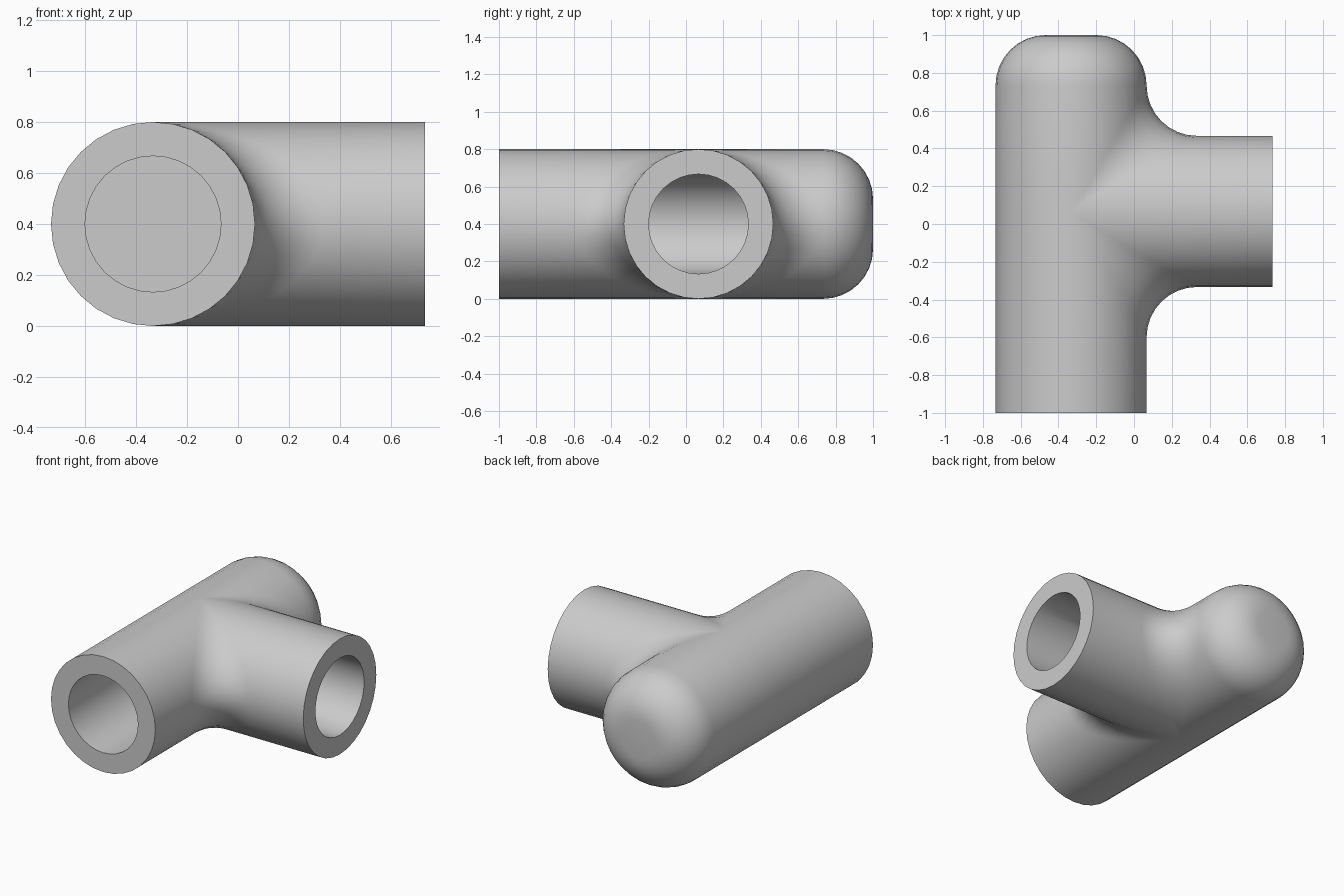
import bpy, bmesh
from math import sin, cos, pi
from mathutils import Vector

cube = bpy.data.objects.get("Cube")
if cube:
    bpy.data.objects.remove(cube, do_unlink=True)

U = 2 / 15                       # wall thickness
OUTER, BORE, FILLET = 3 * U, 2 * U, 2 * U
FRONT, BACK, BRANCH = -8 * U, 7 * U, 8 * U   # ends measured from the crossing of the axes
BORE_END = 6 * U
SEGMENTS, STEPS = 32, 8
ORIGIN = Vector((-2.5 * U, 0.5 * U, OUTER))


def run(r, a, y):
    """Point on the main pipe, which lies along y."""
    return Vector((r * cos(a), y, r * sin(a)))


def arm(r, a, x, side):
    """Point on the branch pipe, which lies along x."""
    return Vector((x, side * r * cos(a), r * sin(a)))


def junction(a, side):
    """Rolling-ball fillet from the main pipe to the branch."""
    reach = (OUTER + FILLET) * cos(a)
    centre = Vector((reach, side * reach, (OUTER + FILLET) * sin(a)))
    start = run(OUTER, a, side * reach) - centre
    end = arm(OUTER, a, reach, side) - centre
    angle = start.angle(end)
    if angle < 1e-3:
        return [centre + start] * (STEPS + 1)
    return [centre + (start * sin(angle * (1 - i / STEPS)) + end * sin(angle * i / STEPS)) / sin(angle)
            for i in range(STEPS + 1)]


def closed_end(a):
    """Rounded cap from its middle out to the pipe wall."""
    arc = [run(OUTER - FILLET + FILLET * sin(t), a, BACK - FILLET + FILLET * cos(t))
           for t in (i / STEPS * pi / 2 for i in range(STEPS + 1))]
    return [run(0, a, BACK)] + arc


def bore_floor(a):
    return [run(BORE, a, BORE_END), run(0, a, BORE_END)]


def branch_side(a, side):
    """Fillet, branch wall, open rim and bore back to the crossing."""
    return junction(a, side) + [arm(OUTER, a, BRANCH, side), arm(BORE, a, BRANCH, side),
                                run(BORE, a, side * BORE * cos(a))]


def front_section(a):
    rim = run(BORE, a, FRONT)
    return [rim, run(OUTER, a, FRONT)] + branch_side(a, -1) + [rim]


def back_section(a):
    return closed_end(a) + branch_side(a, 1) + bore_floor(a)


def far_section(a):
    return closed_end(a) + [run(OUTER, a, 0), run(OUTER, a, FRONT), run(BORE, a, FRONT),
                            run(BORE, a, 0)] + bore_floor(a)


def sweep(bm, section, start):
    """Join neighbouring sections over half a turn."""
    half = SEGMENTS // 2
    rows = [[bm.verts.new(ORIGIN + p) for p in section(start + pi * i / half)]
            for i in range(half + 1)]
    for a, b in zip(rows, rows[1:]):
        for i in range(len(a) - 1):
            bm.faces.new((a[i], a[i + 1], b[i + 1], b[i]))


grey = bpy.data.materials.new("grey")
grey.use_nodes = True
colour = (0.6, 0.6, 0.6, 1)
grey.diffuse_color = colour
grey.node_tree.nodes["Principled BSDF"].inputs["Base Color"].default_value = colour

# Pipe tee, one closed body with its bores
bm = bmesh.new()
sweep(bm, front_section, -pi / 2)
sweep(bm, back_section, -pi / 2)
sweep(bm, far_section, pi / 2)
bmesh.ops.remove_doubles(bm, verts=bm.verts, dist=1e-4)
bmesh.ops.recalc_face_normals(bm, faces=bm.faces)
mesh = bpy.data.meshes.new("pipe_tee")
bm.to_mesh(mesh)
bm.free()
mesh.materials.append(grey)
tee = bpy.data.objects.new("pipe_tee", mesh)
bpy.context.collection.objects.link(tee)

bpy.ops.object.select_all(action="DESELECT")
tee.select_set(True)
bpy.context.view_layer.objects.active = tee
bpy.ops.object.shade_smooth_by_angle(angle=pi / 6)
